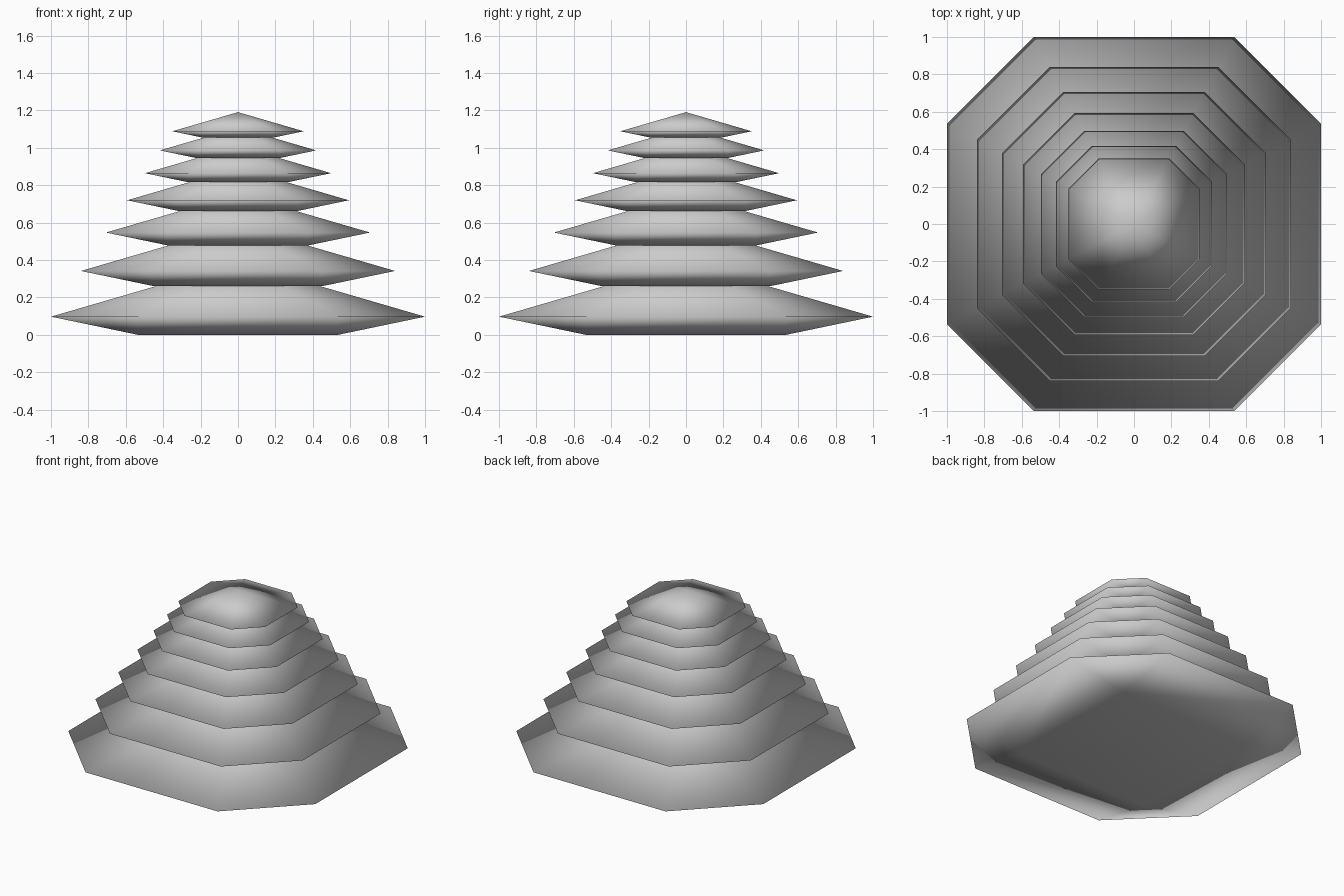
import bpy

if "Cube" in bpy.data.objects:
    bpy.data.objects.remove(bpy.data.objects["Cube"])

RATIO = 0.84      # each tier is this much smaller than the one below
STEP = 0.26       # rise from the first tier to the second
C = 0.535         # half width of the square foot and of the long rim edges


def roof_tier(name, s, z):
    # square foot, eight-sided rim, pointed top
    foot = [(C, -C), (C, C), (-C, C), (-C, -C)]
    rim = [(C, -1), (1, -C), (1, C), (C, 1), (-C, 1), (-1, C), (-1, -C), (-C, -1)]
    verts = [(x * s, y * s, z) for x, y in foot]
    verts += [(x * s, y * s, z + 0.097 * s) for x, y in rim]
    verts.append((0, 0, z + 0.388 * s))
    faces = [(3, 2, 1, 0)]
    for i in range(4):
        a, b, nxt = 4 + 2 * i, 5 + 2 * i, 4 + (2 * i + 2) % 8
        faces.append((i, b, a))                      # underside corner
        faces.append((i, (i + 1) % 4, nxt, b))       # underside slope
    faces += [(4 + i, 4 + (i + 1) % 8, 12) for i in range(8)]   # roof slopes
    mesh = bpy.data.meshes.new(name)
    mesh.from_pydata(verts, [], faces)
    mesh.update()
    mesh.shade_smooth()
    obj = bpy.data.objects.new(name, mesh)
    bpy.context.collection.objects.link(obj)


# seven stacked tiers, shrinking upwards
height, scale = 0.0, 1.0
for n in range(7):
    roof_tier(f"tree_tier_{n + 1}", scale, height)
    height += STEP * scale
    scale *= RATIO
